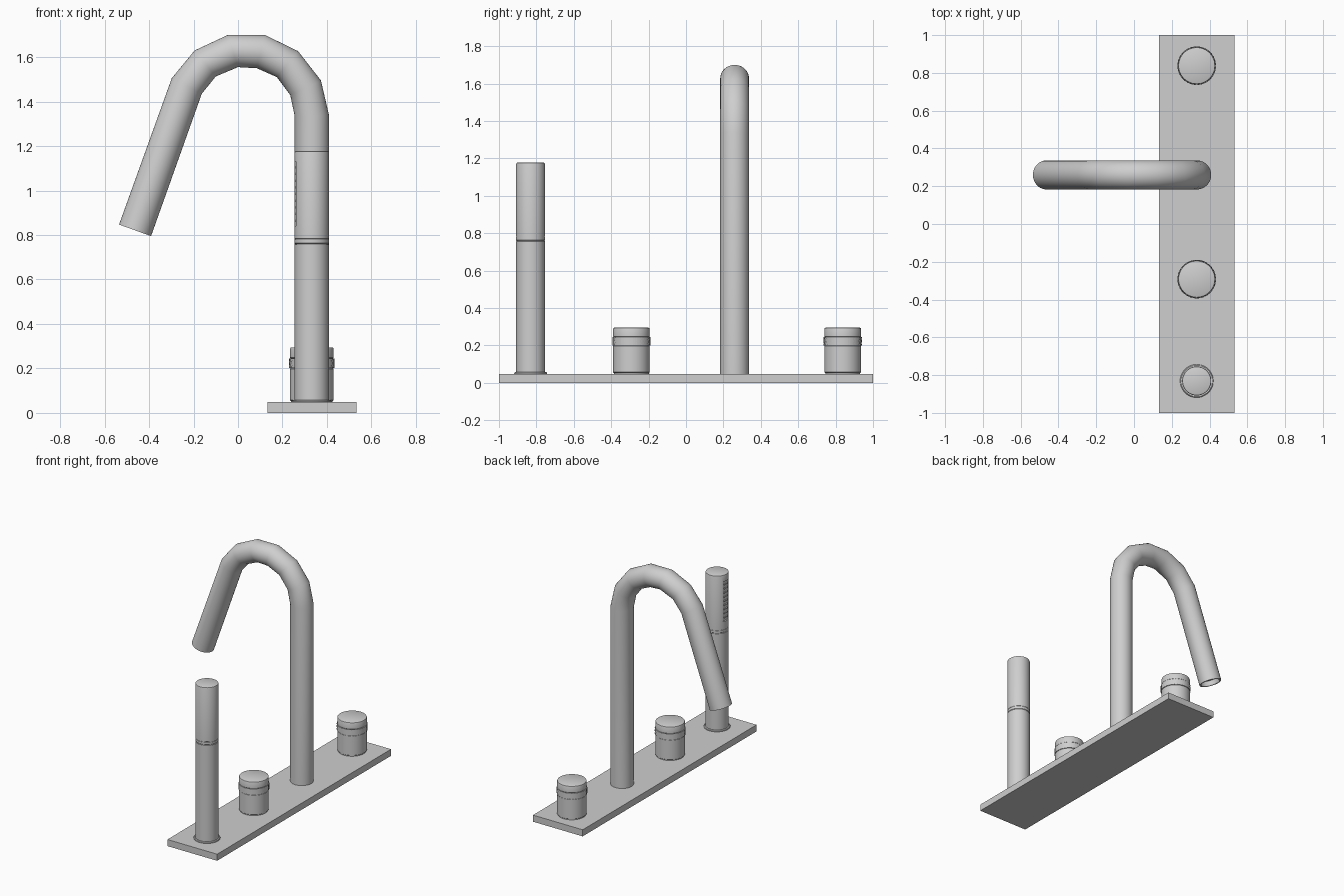
import bpy, bmesh, math
from mathutils import Vector

if "Cube" in bpy.data.objects:
    bpy.data.objects.remove(bpy.data.objects["Cube"])

metal = bpy.data.materials.new("brushed_steel")
metal.diffuse_color = (0.62, 0.62, 0.62, 1)
metal.use_nodes = True
metal.node_tree.nodes["Principled BSDF"].inputs["Base Color"].default_value = metal.diffuse_color
X, TOP = 0.332, 0.048   # shared column centre and plate top


def finish(name, bm, smooth=True):
    bmesh.ops.recalc_face_normals(bm, faces=bm.faces)
    me = bpy.data.meshes.new(name)
    bm.to_mesh(me)
    bm.free()
    ob = bpy.data.objects.new(name, me)
    bpy.context.collection.objects.link(ob)
    me.materials.append(metal)
    if smooth:
        bpy.ops.object.select_all(action='DESELECT')
        bpy.context.view_layer.objects.active = ob
        ob.select_set(True)
        bpy.ops.object.shade_smooth_by_angle(angle=math.radians(32))
    return ob


def skin(name, rings, smooth=True):
    """Join rings of points into a closed tube with capped ends."""
    bm = bmesh.new()
    rows = [[bm.verts.new(p) for p in r] for r in rings]
    n = len(rows[0])
    for a, b in zip(rows, rows[1:]):
        for i in range(n):
            j = (i + 1) % n
            bm.faces.new((a[i], a[j], b[j], b[i]))
    bm.faces.new(rows[0])
    bm.faces.new(rows[-1])
    return finish(name, bm, smooth)


def lathe(name, y, profile, n=48):
    return skin(name, [[(X + r * math.cos(2 * math.pi * i / n),
                         y + r * math.sin(2 * math.pi * i / n), z)
                        for i in range(n)] for r, z in profile])


def box(name, lo, hi):
    bm = bmesh.new()
    bmesh.ops.create_cube(bm, size=1)
    for v in bm.verts:
        v.co = [lo[k] + (v.co[k] + 0.5) * (hi[k] - lo[k]) for k in range(3)]
    return finish(name, bm, False)


# Deck plate
box("deck_plate", (0.132, -1, 0), (0.532, 1, TOP))

# Spout: each ring spans an outer and an inner point of the side outline
outline = [((0.409, TOP), (0.255, TOP)), ((0.409, 1.34), (0.255, 1.335)),
           ((0.373, 1.495), (0.235, 1.43)), ((0.27, 1.627), (0.175, 1.51)),
           ((0.12, 1.70), (0.085, 1.55)), ((-0.045, 1.70), (0.0, 1.555)),
           ((-0.195, 1.63), (-0.10, 1.513)), ((-0.298, 1.505), (-0.163, 1.435)),
           ((-0.535, 0.847), (-0.391, 0.795))]
spout_y, n = 0.26, 40


def spout_ring(o, i, scale=1.0, shift=Vector((0, 0))):
    o, i = Vector(o), Vector(i)
    c, h = (o + i) / 2 + shift, (o - i) / 2 * scale
    ring = []
    for k in range(n):
        a = 2 * math.pi * k / n
        p = c + h * math.cos(a)
        ring.append((p.x, spout_y + 0.077 * scale * math.sin(a), p.y))
    return ring


rings = [spout_ring(o, i) for o, i in outline]
rings.append(spout_ring(*outline[-1], 0.86))                       # outlet rim
rings.append(spout_ring(*outline[-1], 0.86, Vector((0.012, 0.033))))  # recess
skin("spout", rings)

# Control knobs with knurled bands
for label, y in (("front", -0.292), ("back", 0.838)):
    lathe(label + "_knob", y, [
        (0.093, TOP), (0.093, 0.053), (0.098, 0.057), (0.098, 0.198),
        (0.095, 0.201), (0.095, 0.245), (0.098, 0.248), (0.098, 0.288),
        (0.096, 0.293), (0.092, 0.295)])
    cols = 64
    band = []
    for j in range(5):
        row = []
        for i in range(cols):
            r = 0.102 if (i + j) % 2 == 0 else 0.0985
            a = 2 * math.pi * i / cols
            row.append((X + r * math.cos(a), y + r * math.sin(a), 0.201 + j * 0.011))
        band.append(row)
    skin(label + "_knurled_band", band, False)

# Hand shower with a seam groove
hy = -0.831
lathe("hand_shower_holder", hy, [(0.077, TOP), (0.077, 0.757), (0.074, 0.758), (0.074, 0.762)])
wand = lathe("hand_shower", hy, [
    (0.074, 0.760), (0.077, 0.763), (0.077, 0.779), (0.0755, 0.780),
    (0.0755, 0.783), (0.077, 0.784), (0.077, 1.170), (0.075, 1.176), (0.071, 1.178)])

# Flat spray face cut into the wand's left side
cutter = box("spray_face_cutter", (0.2, hy - 0.03, 0.84), (0.265, hy + 0.03, 1.13))
cutter.hide_render = True
mod = wand.modifiers.new("spray_face", 'BOOLEAN')
mod.operation, mod.solver, mod.object = 'DIFFERENCE', 'EXACT', cutter
bpy.ops.object.select_all(action='DESELECT')
bpy.context.view_layer.objects.active = wand
wand.select_set(True)
bpy.ops.object.modifier_apply(modifier=mod.name)
bpy.data.objects.remove(cutter)
bpy.ops.object.shade_smooth_by_angle(angle=math.radians(32))

# Spray nozzles
bm = bmesh.new()
for row in range(9):
    for dy in (-0.014, 0.014):
        made = bmesh.ops.create_cone(bm, cap_ends=True, segments=10, radius1=0.006,
                                     radius2=0.006, depth=0.008)["verts"]
        for v in made:
            v.co = Vector((0.263 + v.co.z, hy + dy + v.co.y, 0.865 + row * 0.03 + v.co.x))
finish("spray_nozzles", bm)

# Rounded seal ring at the foot of the hand shower
lathe("holder_ring", hy, [(0.078, TOP), (0.087, TOP), (0.088, 0.052),
                          (0.086, 0.056), (0.082, 0.058), (0.076, 0.057)])
